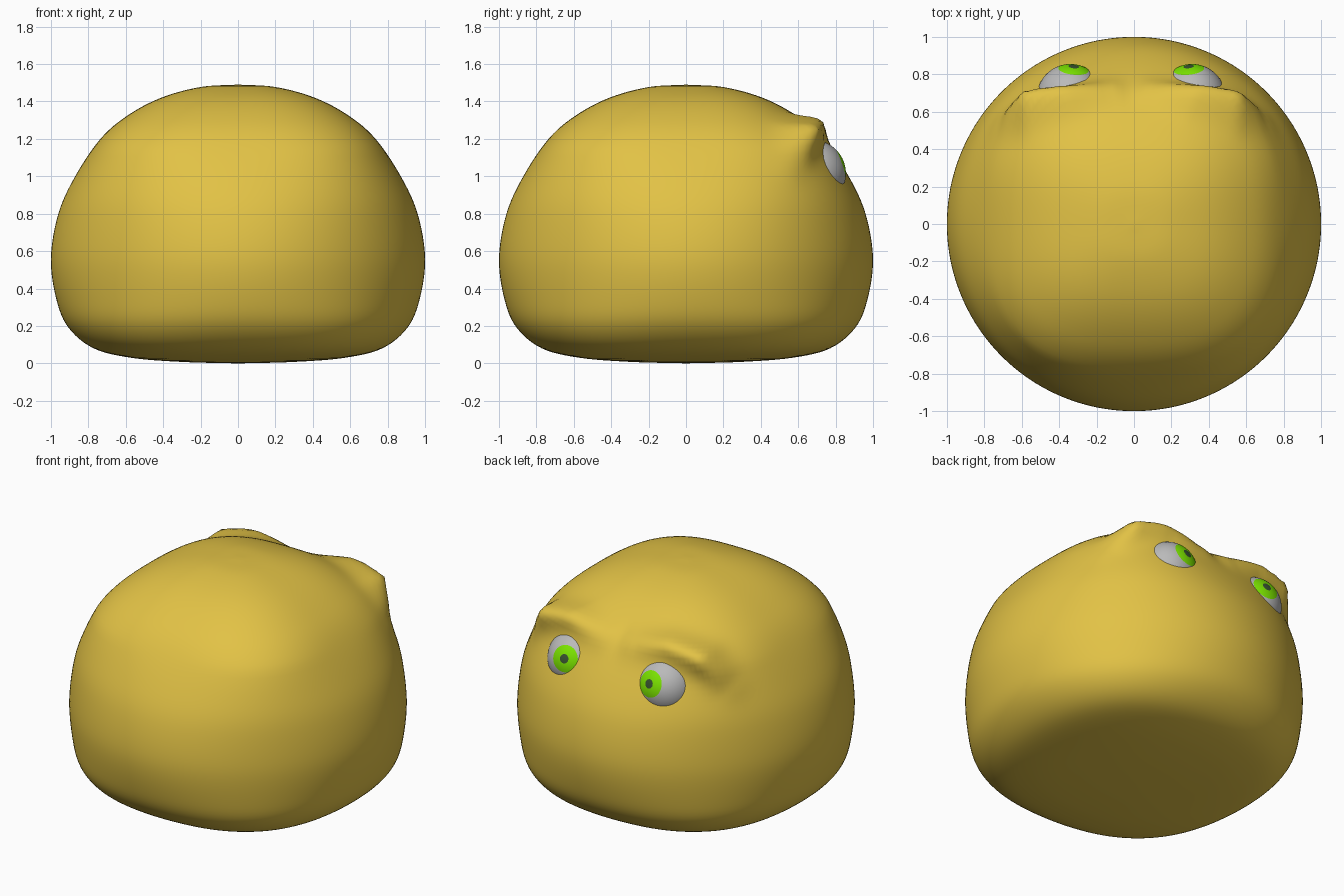
import bpy, bmesh, math
from mathutils import Vector
from mathutils.geometry import intersect_point_line

old = bpy.data.objects.get("Cube")
if old:
    bpy.data.objects.remove(old)


def material(name, rgb):
    m = bpy.data.materials.new(name)
    m.use_nodes = True
    m.diffuse_color = (*rgb, 1)
    bsdf = next(n for n in m.node_tree.nodes if n.type == "BSDF_PRINCIPLED")
    bsdf.inputs["Base Color"].default_value = (*rgb, 1)
    return m


def finish(bm, name, mats):
    mesh = bpy.data.meshes.new(name)
    bm.to_mesh(mesh)
    bm.free()
    for m in mats:
        mesh.materials.append(m)
    mesh.shade_smooth()
    obj = bpy.data.objects.new(name, mesh)
    bpy.context.collection.objects.link(obj)
    return obj


skin = material("mustard_skin", (0.76, 0.54, 0.06))
white = material("eye_white", (0.49, 0.49, 0.49))
green = material("iris_green", (0.2, 0.78, 0.0))
dark = material("pupil_dark", (0.04, 0.09, 0.03))
FACE_X = -0.015  # the face sits slightly off centre


def smooth_profile(points, steps):
    """Catmull-Rom curve through the points."""
    pts = [Vector(p) for p in points]
    pts = [2 * pts[0] - pts[1]] + pts + [2 * pts[-1] - pts[-2]]
    out = []
    for a, b, c, d in zip(pts, pts[1:], pts[2:], pts[3:]):
        for k in range(steps):
            t = k / steps
            out.append(0.5 * (2 * b + (c - a) * t + (2 * a - 5 * b + 4 * c - d) * t * t
                              + (3 * b - a - 3 * c + d) * t ** 3))
    return out + [pts[-2]]


# Body: a lathed squashed dome (radius, height)
profile = smooth_profile(
    [(0, 0.0), (0.3, 0.008), (0.57, 0.03), (0.77, 0.08), (0.905, 0.19), (0.97, 0.34),
     (1.0, 0.56), (0.96, 0.8), (0.87, 1.0), (0.735, 1.2), (0.59, 1.325), (0.41, 1.42),
     (0.2, 1.477), (0, 1.49)], 6)
bm = bmesh.new()
verts = [bm.verts.new((r, 0, z)) for r, z in profile]
edges = [bm.edges.new(pair) for pair in zip(verts, verts[1:])]
bmesh.ops.spin(bm, geom=verts + edges, cent=(0, 0, 0), axis=(0, 0, 1),
               angle=math.tau, steps=160, use_merge=True)
bmesh.ops.remove_doubles(bm, verts=bm.verts, dist=0.0005)
bmesh.ops.recalc_face_normals(bm, faces=bm.faces)

# Round at the waist, slightly square towards the base and the crown
for v in bm.verts:
    corner = math.sin(2 * math.atan2(v.co.y, v.co.x)) ** 2
    square = 0.07 * min(1.4, ((v.co.z - 0.56) / 0.5) ** 2)
    v.co.xy *= 1 + square * corner

# Brow folds: push the skin out along an arched path on each side
brow = [Vector(p) for p in [(0.12, 0.7, 1.23), (0.33, 0.64, 1.25),
                            (0.54, 0.57, 1.18), (0.68, 0.53, 1.05)]]
heights = [0.03, 0.09, 0.14, 0.02]
for v in bm.verts:
    if v.co.y < 0.2:
        continue
    x = v.co.x - FACE_X
    side = 1 if x >= 0 else -1
    p = Vector((abs(x), v.co.y, v.co.z))
    best, height = 9, 0
    for i in range(len(brow) - 1):
        q, t = intersect_point_line(p, brow[i], brow[i + 1])
        t = min(max(t, 0), 1)
        gap = (p - brow[i].lerp(brow[i + 1], t)).length
        if gap < best:
            best, height = gap, heights[i] + t * (heights[i + 1] - heights[i])
    push = height * math.exp(-(best / 0.09) ** 2)
    v.co += Vector((0.2 * side, 0.9, 0.45)) * push
finish(bm, "body", [skin])

# Eyes: spheres whose pole is the gaze, coloured by angle from it
rings = 40
for side, name in ((1, "left_eye"), (-1, "right_eye")):
    bm = bmesh.new()
    bmesh.ops.create_uvsphere(bm, u_segments=48, v_segments=rings, radius=0.18)
    for f in bm.faces:
        angle = f.calc_center_median().angle(Vector((0, 0, 1)))
        ring = int(angle / math.pi * rings)
        f.material_index = 2 if ring < 2 else 1 if ring < 6 else 0
    eye = finish(bm, name, [white, green, dark])
    gaze = Vector((-0.1 * side, 0.92, 0.33))
    eye.rotation_mode = "QUATERNION"
    eye.rotation_quaternion = gaze.to_track_quat("Z", "Y")
    eye.location = (FACE_X + 0.325 * side, 0.675, 1.015)
